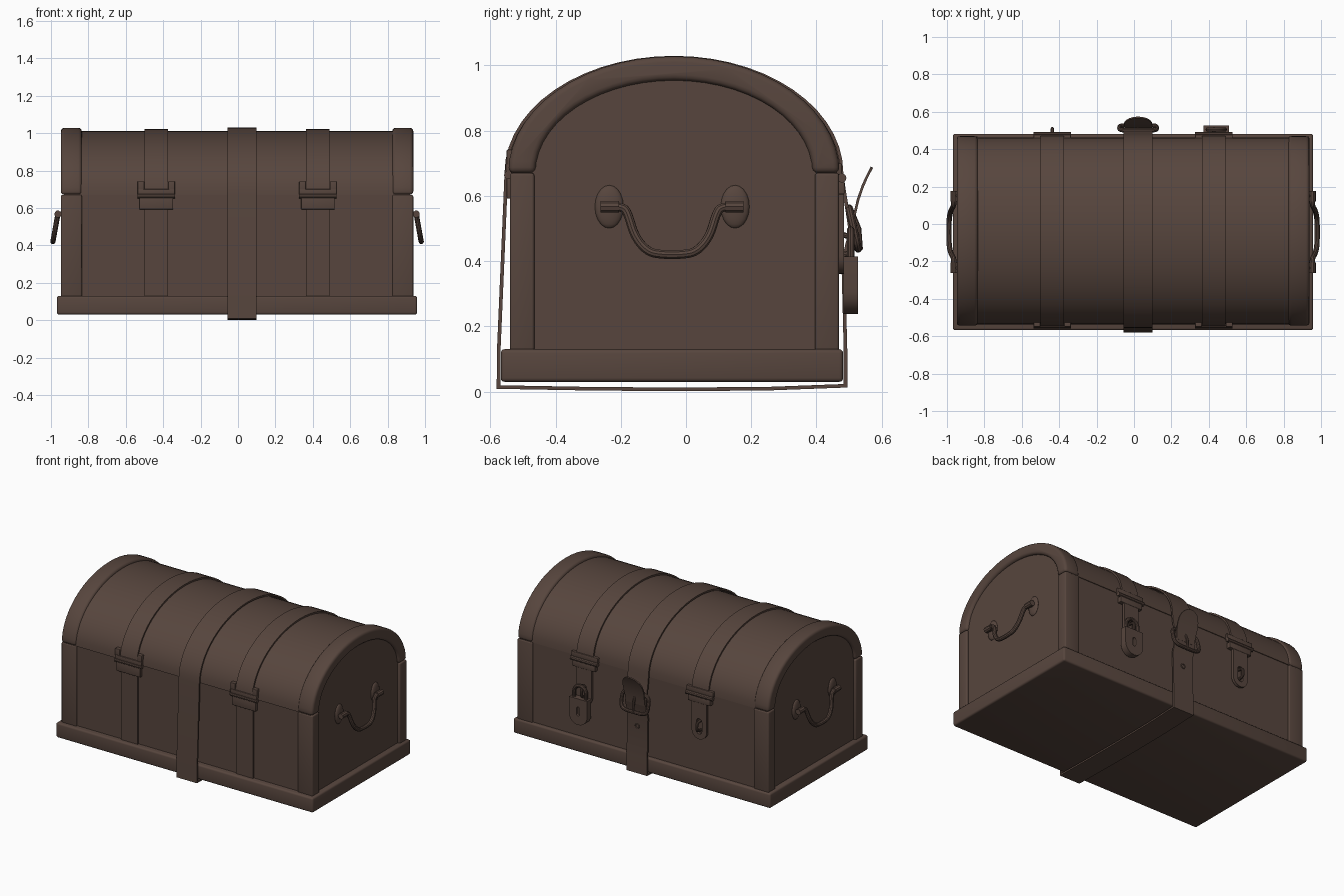
import bpy, bmesh, math
from math import sin, cos, pi, radians

if "Cube" in bpy.data.objects:
    bpy.data.objects.remove(bpy.data.objects["Cube"])

brown = bpy.data.materials.new("dark brown")
brown.diffuse_color = (0.095, 0.060, 0.047, 1)
brown.use_nodes = True
brown.node_tree.nodes["Principled BSDF"].inputs["Base Color"].default_value = brown.diffuse_color
CX, CY, SEAM = -0.005, -0.037, 0.67          # chest centre and lid seam height


def mesh_object(name, bm):
    bmesh.ops.recalc_face_normals(bm, faces=bm.faces)
    me = bpy.data.meshes.new(name)
    bm.to_mesh(me)
    bm.free()
    ob = bpy.data.objects.new(name, me)
    bpy.context.collection.objects.link(ob)
    me.materials.append(brown)
    return ob


def bevel(ob, width, segments=3):
    m = ob.modifiers.new("bevel", 'BEVEL')
    m.width, m.segments, m.limit_method = width, segments, 'ANGLE'
    m.angle_limit = radians(40)
    return ob


def box(name, x, y, z, b=0.0):
    bm = bmesh.new()
    bmesh.ops.create_cube(bm, size=1)
    for v in bm.verts:
        v.co = [a[0] + (c + 0.5) * (a[1] - a[0]) for a, c in zip((x, y, z), v.co)]
    ob = mesh_object(name, bm)
    return bevel(ob, b) if b else ob


def prism(name, profile, x0, x1, b=0.0):
    """Extrude a (y, z) outline along x."""
    bm = bmesh.new()
    f = bm.faces.new([bm.verts.new((x0, y, z)) for y, z in profile])
    r = bmesh.ops.extrude_face_region(bm, geom=[f])
    bmesh.ops.translate(bm, vec=(x1 - x0, 0, 0),
                        verts=[g for g in r["geom"] if isinstance(g, bmesh.types.BMVert)])
    ob = mesh_object(name, bm)
    return bevel(ob, b) if b else ob


def ribbon(name, path, xc, half, thick, scale=None):
    """Strip of material following a (y, z) path."""
    scale = scale or [1] * len(path)
    bm = bmesh.new()
    rows = [[bm.verts.new((xc + s * half * k, y, z)) for s in (-1, 1)]
            for (y, z), k in zip(path, scale)]
    for a, b in zip(rows, rows[1:]):
        bm.faces.new((a[0], a[1], b[1], b[0]))
    ob = mesh_object(name, bm)
    m = ob.modifiers.new("thickness", 'SOLIDIFY')
    m.thickness, m.offset, m.use_even_offset = thick, 0, True
    return ob


def tube(name, pts, r, kind='POLY', cyclic=False):
    cu = bpy.data.curves.new(name, 'CURVE')
    cu.dimensions, cu.bevel_depth, cu.bevel_resolution = '3D', r, 3
    cu.use_fill_caps = True
    sp = cu.splines.new(kind)
    sp.points.add(len(pts) - 1)
    for p, c in zip(sp.points, pts):
        p.co = (*c, 1)
    sp.use_cyclic_u = cyclic
    if kind == 'NURBS':
        sp.order_u, sp.use_endpoint_u, sp.resolution_u = 3, True, 6
    cu.materials.append(brown)
    ob = bpy.data.objects.new(name, cu)
    bpy.context.collection.objects.link(ob)
    return ob


def plate(name, outlines, y, thick, b=0.0):
    """Upright plate from (x, z) outlines; inner outlines become holes."""
    cu = bpy.data.curves.new(name, 'CURVE')
    cu.dimensions, cu.fill_mode, cu.extrude, cu.bevel_depth = '2D', 'BOTH', thick / 2 - b, b
    cu.offset = -b
    for pts in outlines:
        sp = cu.splines.new('POLY')
        sp.points.add(len(pts) - 1)
        for p, c in zip(sp.points, pts):
            p.co = (c[0], c[1], 0, 1)
        sp.use_cyclic_u = True
    cu.materials.append(brown)
    ob = bpy.data.objects.new(name, cu)
    ob.location.y, ob.rotation_euler.x = y, pi / 2
    bpy.context.collection.objects.link(ob)
    return ob


def arch(ry, rz, n=28, back=False):
    pts = [(CY + ry * cos(pi * i / n), SEAM + rz * sin(pi * i / n)) for i in range(n + 1)]
    return pts[::-1] if back else pts


def tongue(x, half, z0, z1, top=False):
    """Tab outline with a round lower end (and round top if wanted)."""
    low = [(x + half * cos(a), z0 + half + half * sin(a))
           for a in (pi + pi * i / 10 for i in range(11))]
    if not top:
        return low + [(x + half, z1), (x - half, z1)]
    return low + [(x + half * cos(a), z1 - half + half * sin(a))
                  for a in (pi * i / 10 for i in range(11))]


# chest body, base and lid
box("body", (CX - .925, CX + .925), (-.53, .458), (.08, SEAM))
box("base_rim", (CX - .963, CX + .963), (-.568, .482), (.03, .13), .012)
prism("lid", arch(.5, .34), CX - .925, CX + .925)

# end trims, corner posts and carrying handles, both sides
for s, side in ((-1, "left"), (1, "right")):
    x0, x1 = sorted((CX + s * .83, CX + s * .942))
    prism(side + "_lid_trim", arch(.508, .358) + arch(.425, .284, back=True), x0, x1, .018)
    for nm, ys in (("front", (-.54, -.465)), ("back", (.395, .469))):
        box(f"{side}_{nm}_corner_post", (x0, x1), ys, (.12, SEAM), .008)
    for t in (-1, 1):
        y = -.0425 + t * .193
        bm = bmesh.new()
        bmesh.ops.create_uvsphere(bm, u_segments=20, v_segments=10, radius=1)
        for v in bm.verts:
            v.co = (CX + s * .926 + v.co.x * .016, y + v.co.y * .044, .567 + v.co.z * .066)
        mesh_object(side + "_handle_rosette", bm)
        tube(side + "_handle_knob", [(CX + s * .958, y - t * d, .567) for d in (-.026, .03)], .019)
        tube(side + "_handle_stud", [(CX + s * d, y, .567) for d in (.92, .96)], .014)
    bail = [(.18, .567), (.15, .567), (.135, .545), (.115, .475), (.075, .428), (.03, .42)]
    pts = [(-d, z) for d, z in bail] + [(d, z) for d, z in bail[::-1]]
    tube(side + "_handle_bail", [(CX + s * (.958 + (.567 - z) * .18), -.0425 + d, z)
                                 for d, z in pts], .014, 'NURBS')

# bands with hinges at the front and hasps at the back
for bx, side in ((-.437, "left"), (.427, "right")):
    ribbon(side + "_lid_band", arch(.504, .344), bx, .063, .014)
    ribbon(side + "_body_band", [(-.533, .12), (-.533, .64)], bx, .063, .014)
    box(side + "_hinge_upper", (bx - .1, bx + .1), (-.553, -.53), (.672, .70), .004)
    box(side + "_hinge_lower", (bx - .09, bx + .09), (-.55, -.525), (.592, .655), .004)
    for t in (-1, 1):
        a, b = sorted((bx + t * .064, bx + t * .1))
        box(side + "_hinge_tab", (a, b), (-.55, -.52), (.69, .742), .004)
    tube(side + "_hinge_pin", [(bx - .1, -.545, .664), (bx + .1, -.545, .664)], .013)
    # hasp
    box(side + "_hasp_leaf", (bx - .1, bx + .1), (.44, .478), (.665, .70), .004)
    tube(side + "_hasp_pin", [(bx - .1, .478, .655), (bx + .1, .478, .655)], .014)
    box(side + "_hasp_collar", (bx - .085, bx + .085), (.455, .486), (.605, .645), .004)
    plate(side + "_hasp_plate", [tongue(bx, .056, .36, .64), tongue(bx, .02, .395, .5, True)],
          .475, .018)
    tube(side + "_hasp_staple", [(bx, .455, .415), (bx, .505, .42), (bx, .51, .45),
                                 (bx, .505, .48), (bx, .455, .485)], .009, 'NURBS')

# padlock on the right hasp
px = .44
key = tongue(px, .012, .30, .36, True)
plate("padlock_body", [tongue(px, .068, .238, .415), key], .505, .044)
box("padlock_keyhole_back", (px - .02, px + .02), (.485, .512), (.29, .37))
tube("padlock_shackle", [(px - .045, .505, .40), (px - .045, .505, .44)]
     + [(px + .045 * cos(a), .505, .45 + .045 * sin(a)) for a in (pi - pi * i / 10 for i in range(11))]
     + [(px + .045, .505, .44), (px + .045, .505, .40)], .012)

# centre strap wrapped round the chest, loose end standing out behind the buckle
path = [(.503, .50), (.494, .56), (.484, .62)] + arch(.514, .354) + [
    (-.556, .55), (-.574, .13), (-.575, .014), (-.3, .009), (-.04, .007), (.25, .009),
    (.489, .018), (.489, .13), (.482, .40), (.495, .455), (.508, .50)]
ribbon("centre_strap", path, .022, .077, .011)
ribbon("strap_loose_end", [(.508, .49), (.516, .54), (.528, .59), (.542, .63), (.553, .655),
                           (.562, .673), (.568, .684), (.57, .688)], .022, .077, .008,
       [.9, .95, 1, .95, .82, .62, .35, .12])

# buckle frame and prong
frame = []
for i in range(32):
    a = 2 * pi * i / 32
    c, d = cos(a), sin(a)
    u, w = math.copysign(abs(c) ** .5, c), math.copysign(abs(d) ** .5, d)
    frame.append((.022 + .1 * u, .514 - .014 * w, .50 + .062 * w))
tube("buckle_frame", frame, .012, cyclic=True)
tube("buckle_prong", [(.022, .505, .56), (.022, .53, .50), (.022, .535, .435)], .008)
# punched strap hole
tube("strap_eyelet", [(.022 + .014 * cos(2 * pi * i / 12), .491, .33 + .014 * sin(2 * pi * i / 12))
                      for i in range(12)], .004, cyclic=True)

# turn everything into meshes and shade
bpy.ops.object.select_all(action='SELECT')
bpy.context.view_layer.objects.active = bpy.context.selected_objects[0]
bpy.ops.object.convert(target='MESH')
bpy.ops.object.shade_smooth_by_angle(angle=radians(35))
